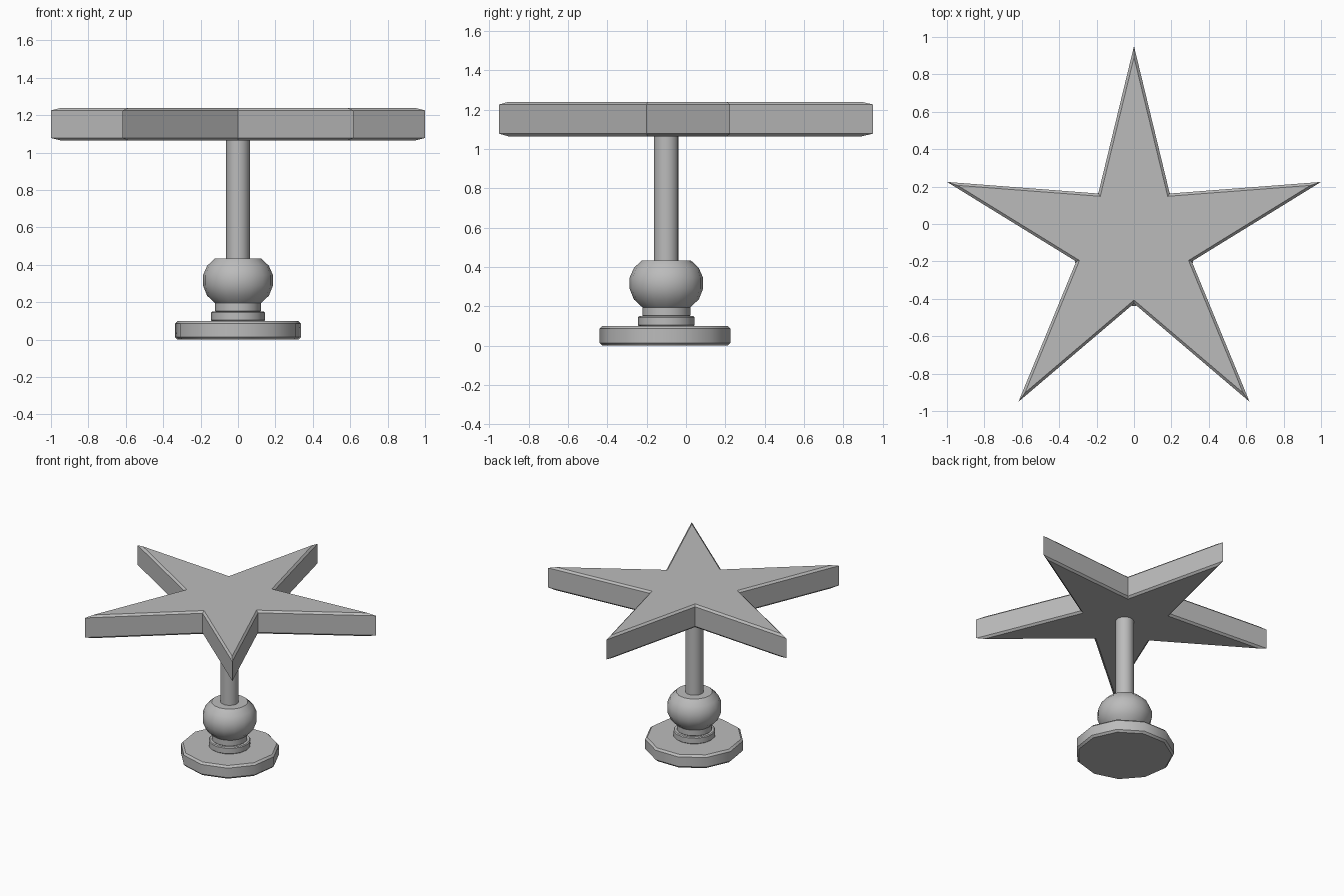
import bpy, bmesh
from math import sin, cos, pi, radians

if "Cube" in bpy.data.objects:
    bpy.data.objects.remove(bpy.data.objects["Cube"])

AXIS_Y = -0.1

grey = bpy.data.materials.new("plain_grey")
grey.use_nodes = True
grey.diffuse_color = (0.5, 0.5, 0.5, 1)
grey.node_tree.nodes["Principled BSDF"].inputs["Base Color"].default_value = (0.5, 0.5, 0.5, 1)


def finish(name, bm, smooth_angle=None):
    bmesh.ops.recalc_face_normals(bm, faces=bm.faces[:])
    mesh = bpy.data.meshes.new(name)
    bm.to_mesh(mesh)
    bm.free()
    mesh.materials.append(grey)
    obj = bpy.data.objects.new(name, mesh)
    obj.location.y = AXIS_Y
    bpy.context.collection.objects.link(obj)
    if smooth_angle:
        bpy.ops.object.select_all(action="DESELECT")
        obj.select_set(True)
        bpy.context.view_layer.objects.active = obj
        bpy.ops.object.shade_smooth_by_angle(angle=radians(smooth_angle))
    return obj


def lathe(name, profile, sides):
    """Turn (radius, height) points into a capped solid, one corner facing front."""
    bm = bmesh.new()
    rings = []
    for r, z in profile:
        turns = [2 * pi * i / sides for i in range(sides)]
        rings.append([bm.verts.new((r * sin(a), -r * cos(a), z)) for a in turns])
    for low, high in zip(rings, rings[1:]):
        for i in range(sides):
            j = (i + 1) % sides
            bm.faces.new((low[i], low[j], high[j], high[i]))
    bm.faces.new(rings[0][::-1])
    bm.faces.new(rings[-1])
    return finish(name, bm, 40)


def disc(name, radius, bottom, top, edge, sides):
    return lathe(name, [(radius - edge, bottom), (radius, bottom + edge),
                        (radius, top - edge), (radius - edge, top)], sides)


# Foot and stepped collars
disc("base_plate", 0.34, 0, 0.1, 0.014, 11)
disc("lower_collar", 0.144, 0.098, 0.15, 0.006, 16)
disc("upper_collar", 0.122, 0.148, 0.2, 0.005, 16)

# Flattened ball on the stem
lathe("ball", [(0.122, 0.195), (0.165, 0.235), (0.187, 0.29),
               (0.187, 0.345), (0.165, 0.395), (0.125, 0.433)], 16)

# Stem
lathe("stem", [(0.063, 0.42), (0.063, 1.08)], 16)

# Star-shaped top with chamfered rims
bm = bmesh.new()
outline = []
for i in range(10):
    r = 0.325 if i % 2 else 1.051
    a = pi * i / 5
    outline.append(bm.verts.new((r * sin(a), r * cos(a), 1.064)))
face = bm.faces.new(outline)
lifted = bmesh.ops.extrude_face_region(bm, geom=[face], use_keep_orig=True)["geom"]
bmesh.ops.translate(bm, vec=(0, 0, 0.176),
                    verts=[v for v in lifted if isinstance(v, bmesh.types.BMVert)])
bmesh.ops.recalc_face_normals(bm, faces=bm.faces[:])
rims = [e for e in bm.edges if abs(e.verts[0].co.z - e.verts[1].co.z) < 0.01]
bmesh.ops.bevel(bm, geom=rims, offset=0.014, segments=1, affect="EDGES", clamp_overlap=False)
finish("star_top", bm)
